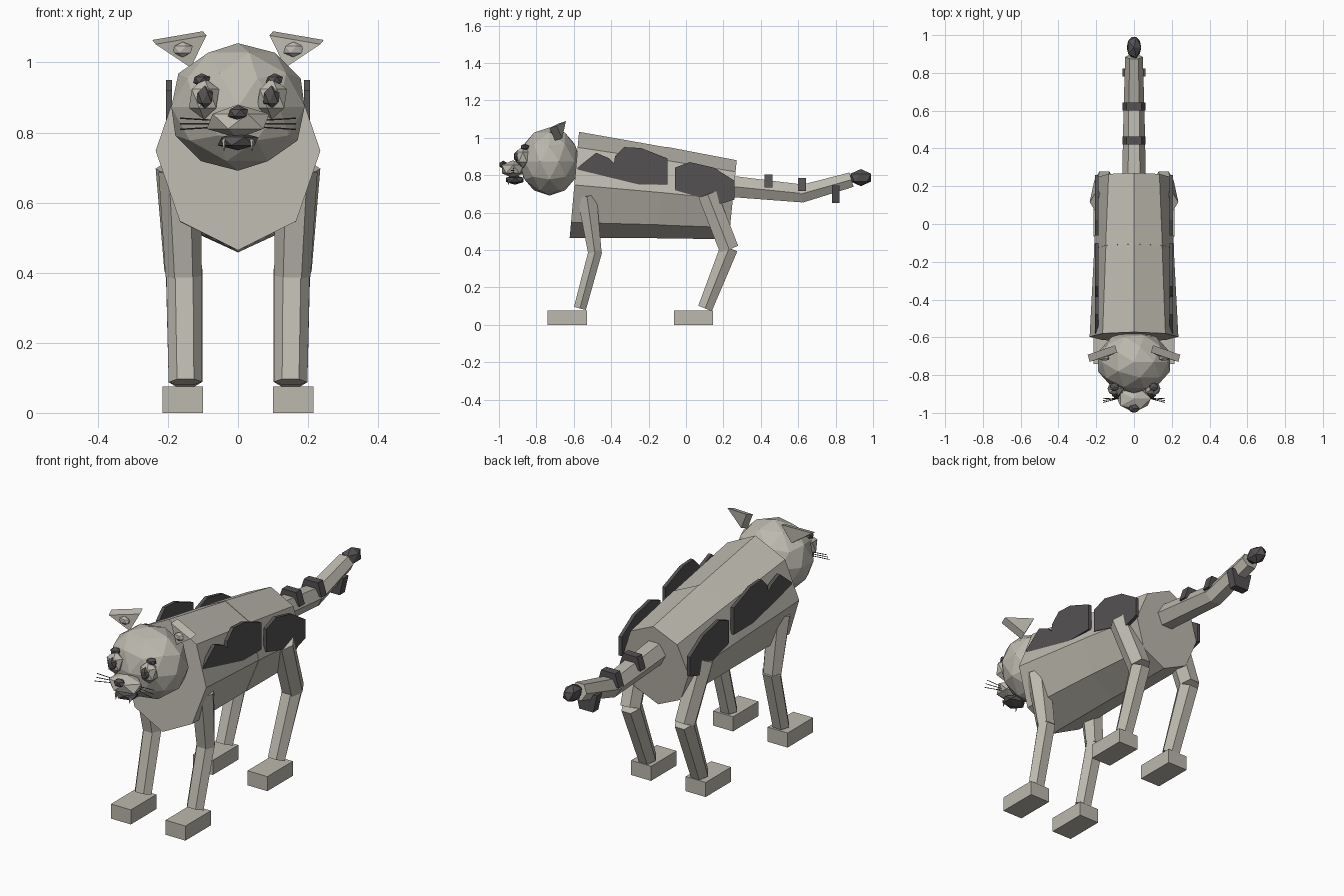
import bpy, bmesh, math
from mathutils import Vector, Matrix

if "Cube" in bpy.data.objects:
    bpy.data.objects.remove(bpy.data.objects["Cube"])


def material(name, rgb):
    m = bpy.data.materials.new(name)
    m.use_nodes = True
    m.diffuse_color = (*rgb, 1)
    m.node_tree.nodes["Principled BSDF"].inputs["Base Color"].default_value = (*rgb, 1)
    return m


FUR = material("grey fur", (0.50, 0.48, 0.42))
DARK = material("dark markings", (0.09, 0.083, 0.085))
PALE = material("pale inner ear", (0.52, 0.48, 0.45))


def finish(bm, name, mat):
    bmesh.ops.recalc_face_normals(bm, faces=bm.faces)
    me = bpy.data.meshes.new(name)
    bm.to_mesh(me)
    bm.free()
    me.materials.append(mat)
    ob = bpy.data.objects.new(name, me)
    bpy.context.collection.objects.link(ob)
    return ob


def skin(bm, rings):
    # Bridge point rings into a closed solid
    vs = [[bm.verts.new(p) for p in r] for r in rings]
    n = len(vs[0])
    for a, b in zip(vs, vs[1:]):
        for i in range(n):
            j = (i + 1) % n
            bm.faces.new((a[i], a[j], b[j], b[i]))
    bm.faces.new(vs[0])
    bm.faces.new(vs[-1])


def tube(name, mat, start, end, r0, r1, sides=6):
    # Tapered tube; r0 and r1 are (width, depth) radii
    a, b = Vector(start), Vector(end)
    d = (b - a).normalized()
    side = Vector((1, 0, 0))
    if abs(d.x) > 0.8:
        side = Vector((0, 0, 1))
    side = (side - d * side.dot(d)).normalized()
    up = d.cross(side)
    rings = []
    for c, (rx, ry) in ((a, r0), (b, r1)):
        angles = [2 * math.pi * i / sides for i in range(sides)]
        rings.append([c + side * rx * math.cos(t) + up * ry * math.sin(t) for t in angles])
    bm = bmesh.new()
    skin(bm, rings)
    return finish(bm, name, mat)


def plate(name, mat, outline, thickness):
    # Flat outline pushed along a thickness vector
    t = Vector(thickness)
    pts = [Vector(p) for p in outline]
    bm = bmesh.new()
    skin(bm, [pts, [p + t for p in pts]])
    return finish(bm, name, mat)


def ball(name, mat, centre, radii, detail=1):
    bm = bmesh.new()
    bmesh.ops.create_icosphere(bm, subdivisions=detail, radius=1,
                               matrix=Matrix.Translation(centre) @ Matrix.Diagonal((*radii, 1)))
    return finish(bm, name, mat)


def box(name, mat, lo, hi):
    outline = [(lo[0], lo[1], lo[2]), (hi[0], lo[1], lo[2]),
               (hi[0], hi[1], lo[2]), (lo[0], hi[1], lo[2])]
    return plate(name, mat, outline, (0, 0, hi[2] - lo[2]))


# Torso: front and rear barrel sections
tube("chest", FUR, (0, -0.597, 0.748), (0, -0.12, 0.706), (0.235, 0.285), (0.21, 0.243), 8)
tube("hips", FUR, (0, -0.13, 0.707), (0, 0.25, 0.669), (0.212, 0.246), (0.19, 0.212), 8)

# Head and face
ball("head", FUR, (0, -0.73, 0.873), (0.2, 0.165, 0.182), 2)
ball("muzzle", FUR, (0, -0.925, 0.832), (0.1, 0.07, 0.048))
ball("nose", DARK, (0, -0.977, 0.856), (0.032, 0.024, 0.022))
ball("mouth", DARK, (0, -0.915, 0.775), (0.065, 0.055, 0.026))

# Flank spots as (y, z) outlines
SPOTS = {
    "shoulder_spot": [(-0.58, 0.78), (-0.58, 0.84), (-0.48, 0.92), (-0.41, 0.89),
                      (-0.37, 0.85), (-0.37, 0.78)],
    "middle_spot": [(-0.40, 0.75), (-0.38, 0.90), (-0.33, 0.95), (-0.24, 0.945),
                    (-0.10, 0.89), (-0.10, 0.75)],
    "hip_spot": [(-0.06, 0.72), (-0.06, 0.84), (0.02, 0.87), (0.15, 0.84), (0.26, 0.77),
                 (0.26, 0.67), (0.18, 0.645), (0.08, 0.68)],
}

for s, label in ((1, "left"), (-1, "right")):
    # Eyes, brows, ears, whiskers and teeth
    ball(label + "_eye", FUR, (s * 0.097, -0.872, 0.897), (0.048, 0.042, 0.06))
    ball(label + "_pupil", DARK, (s * 0.095, -0.9, 0.9), (0.027, 0.022, 0.034))
    ball(label + "_brow", DARK, (s * 0.104, -0.862, 0.95), (0.027, 0.025, 0.019))
    plate(label + "_ear", FUR, [(s * 0.235, -0.73, 1.052), (s * 0.09, -0.68, 1.077),
                                (s * 0.135, -0.70, 0.985)], (s * 0.01, 0.038, 0.012))
    ball(label + "_inner_ear", PALE, (s * 0.158, -0.71, 1.037), (0.032, 0.016, 0.022))
    for k in range(3):
        z = 0.815 + 0.01 * k
        tube(label + "_whisker", DARK, (s * 0.07, -0.92, z),
             (s * 0.165, -0.945 + 0.01 * k, z + 0.006 * (k - 1)),
             (0.002, 0.002), (0.002, 0.002), 4)
    tube(label + "_tooth", PALE, (s * 0.04, -0.945, 0.78), (s * 0.04, -0.95, 0.748),
         (0.008, 0.008), (0.001, 0.001), 5)

    # Legs and paws
    tube(label + "_front_upper_leg", FUR, (s * 0.167, -0.53, 0.69), (s * 0.155, -0.488, 0.39),
         (0.06, 0.06), (0.052, 0.042))
    tube(label + "_front_lower_leg", FUR, (s * 0.154, -0.483, 0.4), (s * 0.15, -0.567, 0.088),
         (0.051, 0.042), (0.048, 0.038))
    tube(label + "_rear_upper_leg", FUR, (s * 0.175, 0.115, 0.70), (s * 0.157, 0.23, 0.405),
         (0.06, 0.06), (0.053, 0.06))
    tube(label + "_rear_lower_leg", FUR, (s * 0.154, 0.23, 0.41), (s * 0.15, 0.102, 0.088),
         (0.052, 0.055), (0.048, 0.045))
    for part, y in (("_front_paw", -0.74), ("_rear_paw", -0.065)):
        x0, x1 = sorted((s * 0.1, s * 0.215))
        box(label + part, FUR, (x0, y, 0), (x1, y + 0.21, 0.076))

    for spot, outline in SPOTS.items():
        plate(label + "_" + spot, DARK, [(s * 0.188, y, z) for y, z in outline],
              (s * 0.018, 0, 0))

# Tail with bands and a dark tip
tube("tail_base", FUR, (0, 0.22, 0.742), (0, 0.625, 0.702), (0.063, 0.066), (0.055, 0.055))
tube("tail_end", FUR, (0, 0.61, 0.698), (0, 0.885, 0.776), (0.055, 0.054), (0.047, 0.046))
ball("tail_tip", DARK, (0, 0.935, 0.787), (0.043, 0.065, 0.046))
for y, wide, narrow in ((0.42, 0.735, 0.803), (0.6, 0.715, 0.785), (0.78, 0.745, 0.652)):
    plate("tail_band", DARK, [(-0.062, y, wide), (-0.04, y, narrow),
                              (0.04, y, narrow), (0.062, y, wide)], (0, 0.042, 0))
